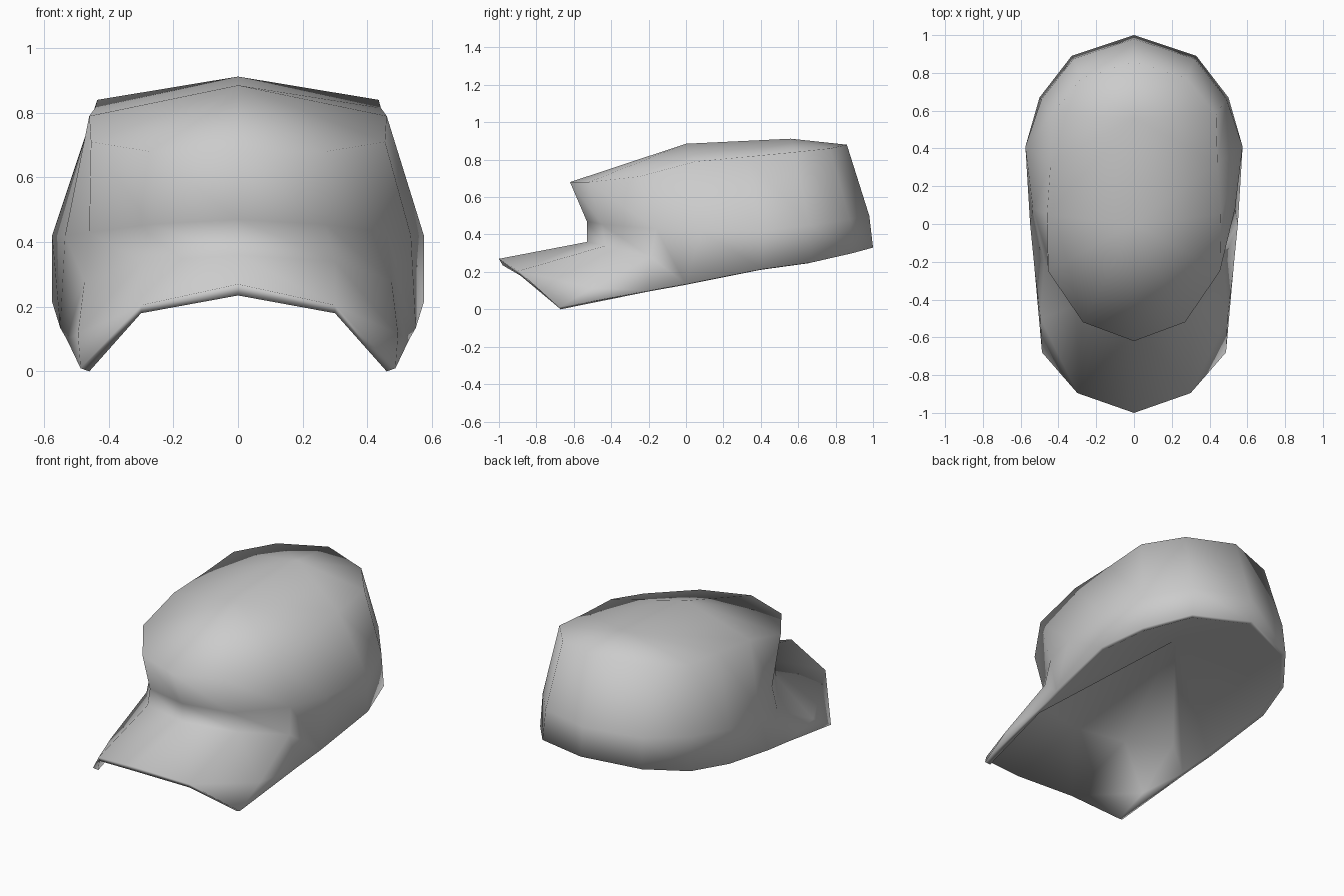
import bpy, bmesh

if "Cube" in bpy.data.objects:
    bpy.data.objects.remove(bpy.data.objects["Cube"])

# One flat cloth colour
cloth = bpy.data.materials.new("light_grey_cloth")
cloth.diffuse_color = (0.6, 0.6, 0.6, 1)
cloth.use_nodes = True
cloth.node_tree.nodes["Principled BSDF"].inputs["Base Color"].default_value = cloth.diffuse_color

# Half outlines of the cap, each running from back centre to front centre
hem = [(0, 1, .33), (.33, .89, .30), (.5, .67, .25), (.575, .41, .215),
       (.55, 0, .135), (.53, -.2, .1)]
waist = [(0, .98, .5), (.32, .875, .48), (.49, .66, .45), (.575, .41, .42),
         (.535, .08, .42), (.46, -.16, .43), (.27, -.45, .455), (0, -.53, .47)]
rim = [(0, .86, .88), (.28, .77, .86), (.435, .58, .84), (.442, .32, .815),
       (.46, .05, .79), (.455, -.25, .71), (.27, -.52, .68), (0, -.62, .68)]
brim_root = [(.475, -.19, .28), (.3, -.43, .34), (0, -.53, .36)]
brim_edge = [(.487, -.68, .01), (.3, -.895, .205), (0, -1, .27)]
brim_side = (.495, -.5, .115)
ridge = [(0, .56, .912), (0, 0, .885)]
# Underside outlines
under_hem = [(x * .96, y * .975, z - .004) for x, y, z in hem]
under_root = [(.445, -.2, .25), (.285, -.42, .31), (0, -.505, .33)]
under_edge = [(.46, -.67, 0), (.3, -.885, .18), (0, -.98, .235)]
under_side = (.465, -.48, .08)
lining_peak = (0, .35, .5)

bm = bmesh.new()
verts = {}


def flip(p):
    return (-p[0], p[1], p[2])


def vert(p):
    """One shared vertex for each position."""
    key = tuple(round(v, 4) + 0.0 for v in p)
    if key not in verts:
        verts[key] = bm.verts.new(key)
    return verts[key]


def pair(*points):
    """A face and its mirror image."""
    bm.faces.new([vert(p) for p in points])
    bm.faces.new([vert(flip(p)) for p in reversed(points)])


def strip(lower, upper):
    """Mirrored quads between two outlines of equal length."""
    for i in range(len(lower) - 1):
        pair(lower[i], lower[i + 1], upper[i + 1], upper[i])


def brim(root, edge, side, corner):
    """One layer of the brim, with its turned down side."""
    pair(edge[1], edge[2], root[2])
    pair(edge[1], root[2], root[1])
    pair(edge[0], edge[1], side)
    pair(side, edge[1], root[1])
    pair(side, root[1], root[0])
    pair(corner, side, root[0])
    pair(corner, edge[0], side)


# Crown walls and front band
strip(hem[:5], waist[:5])
strip(waist, rim)
strip(brim_root, waist[5:])

# Temple, where the side wall runs into the brim
pair(hem[4], hem[5], brim_root[0])
pair(hem[4], brim_root[0], waist[5], waist[4])

# Crown top, between the rim and the centre ridge
r, c = rim, ridge
for f in ((r[0], r[1], c[0]), (r[1], r[2], c[0]), (r[2], r[3], c[0]),
          (r[3], r[4], c[1], c[0]), (r[4], r[5], c[1]),
          (r[5], r[6], c[1]), (r[6], r[7], c[1])):
    pair(*f)

# Brim, upper and lower layer
brim(brim_root, brim_edge, brim_side, hem[5])
brim(under_root, under_edge, under_side, under_hem[5])

# Thin lip along the hem and the brim
strip(under_hem, hem)
pair(under_hem[5], under_edge[0], brim_edge[0], hem[5])
strip(under_edge, brim_edge)

# Lining that rises from the hem to a peak inside the cap
inner = under_hem + under_root
for a, b in zip(inner, inner[1:]):
    pair(a, b, lining_peak)

bmesh.ops.recalc_face_normals(bm, faces=bm.faces[:])
for f in bm.faces:
    f.smooth = True

mesh = bpy.data.meshes.new("cap")
bm.to_mesh(mesh)
bm.free()
cap = bpy.data.objects.new("cap", mesh)
bpy.context.collection.objects.link(cap)
mesh.materials.append(cloth)
